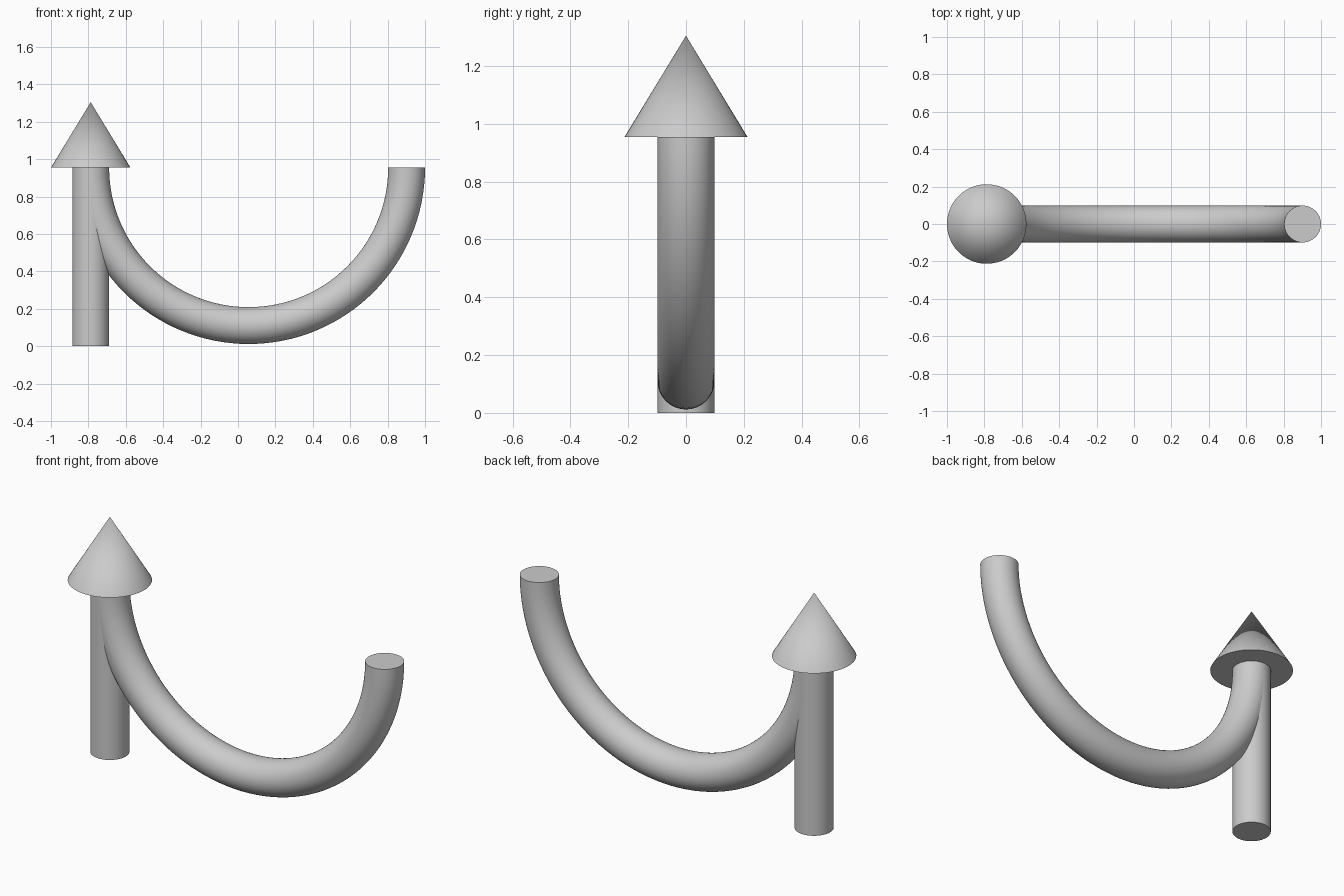
import bpy, bmesh, math

if "Cube" in bpy.data.objects:
    bpy.data.objects.remove(bpy.data.objects["Cube"])

R = 0.0985            # rod radius
X0 = -0.7875          # axis of the arrow
TOP = 0.955           # height of rod ends / cone base
BEND = 0.8445         # radius of the U bend
SIDES, STEPS = 48, 64


def smooth(obj):
    bpy.ops.object.select_all(action='DESELECT')
    obj.select_set(True)
    bpy.context.view_layer.objects.active = obj
    bpy.ops.object.shade_smooth_by_angle(angle=math.radians(30))


# Straight shaft
bpy.ops.mesh.primitive_cylinder_add(vertices=SIDES, radius=R, depth=TOP,
                                    location=(X0, 0, TOP / 2))
shaft = bpy.context.object
shaft.name = "arrow_shaft"
smooth(shaft)

# Cone tip
bpy.ops.mesh.primitive_cone_add(vertices=SIDES, radius1=0.2125, radius2=0, depth=0.35,
                                location=(X0, 0, TOP + 0.175))
tip = bpy.context.object
tip.name = "arrow_tip"
smooth(tip)

# Half-ring rod: a circle swept through 180 degrees, capped at both ends
bm = bmesh.new()
rings = []
for i in range(STEPS + 1):
    a = math.pi + math.pi * i / STEPS
    ring = []
    for j in range(SIDES):
        b = 2 * math.pi * j / SIDES
        d = BEND + R * math.cos(b)
        ring.append(bm.verts.new((X0 + BEND + d * math.cos(a), R * math.sin(b),
                                  TOP + d * math.sin(a))))
    rings.append(ring)
for p, q in zip(rings, rings[1:]):
    for j in range(SIDES):
        k = (j + 1) % SIDES
        bm.faces.new((p[j], p[k], q[k], q[j]))
bm.faces.new(rings[0])
bm.faces.new(rings[-1])
bmesh.ops.recalc_face_normals(bm, faces=bm.faces)
mesh = bpy.data.meshes.new("curved_rod")
bm.to_mesh(mesh)
bm.free()
rod = bpy.data.objects.new("curved_rod", mesh)
bpy.context.collection.objects.link(rod)
smooth(rod)
